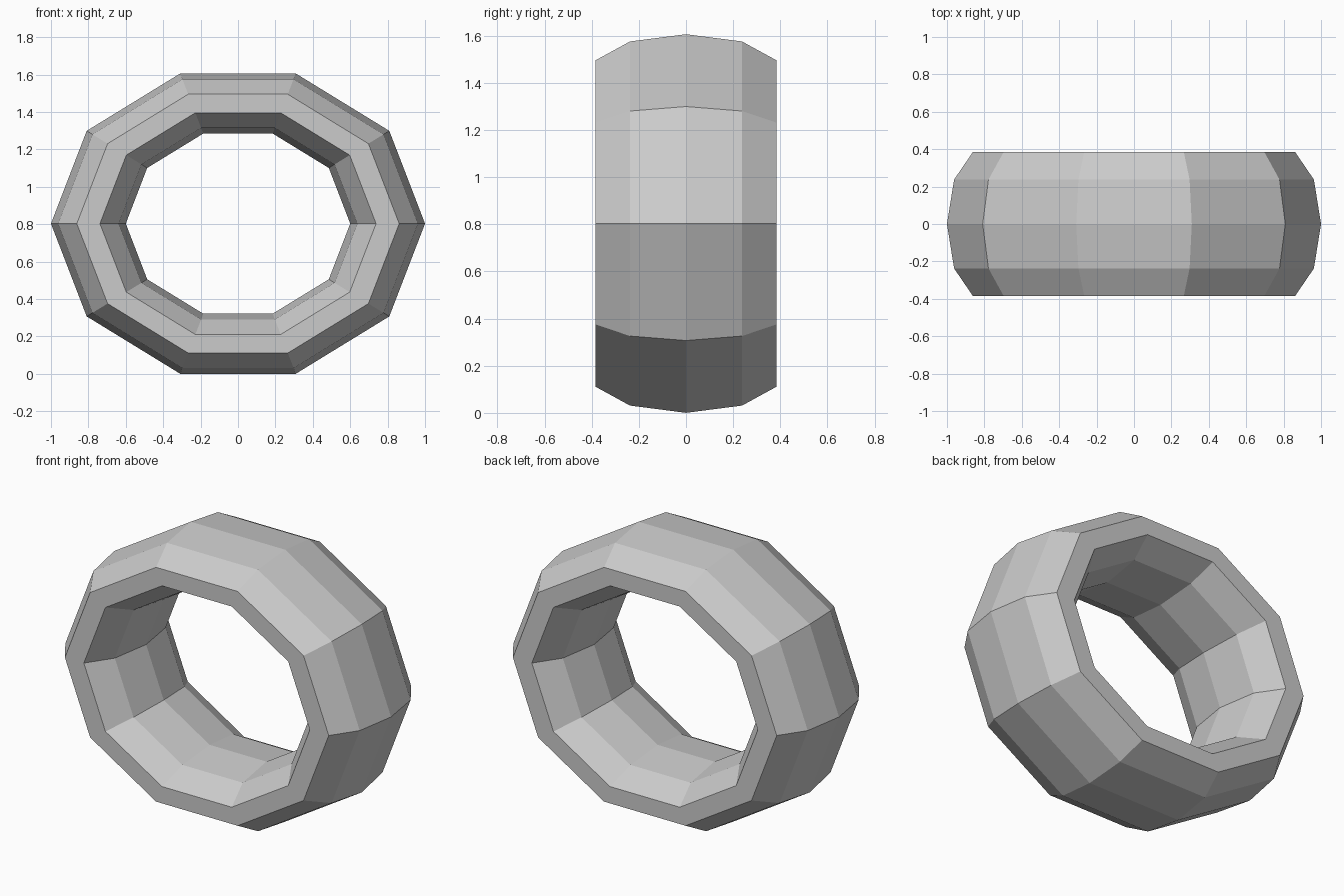
import bpy
from math import radians

if "Cube" in bpy.data.objects:
    bpy.data.objects.remove(bpy.data.objects["Cube"])

# Low-poly ring: 10-sided tube swept round a 10-sided loop, lying in XY
bpy.ops.mesh.primitive_torus_add(major_segments=10, minor_segments=10,
                                 major_radius=0.8, minor_radius=0.2)
ring = bpy.context.object
ring.name = "ring"

# Widen the tube, flatten the height, then stand it upright
ring.scale = (1, 0.844, 2.02)
ring.rotation_euler = (radians(90), 0, 0)
ring.location = (0, 0, 0.803)
bpy.ops.object.transform_apply(location=False, rotation=True, scale=True)
bpy.ops.object.shade_flat()
